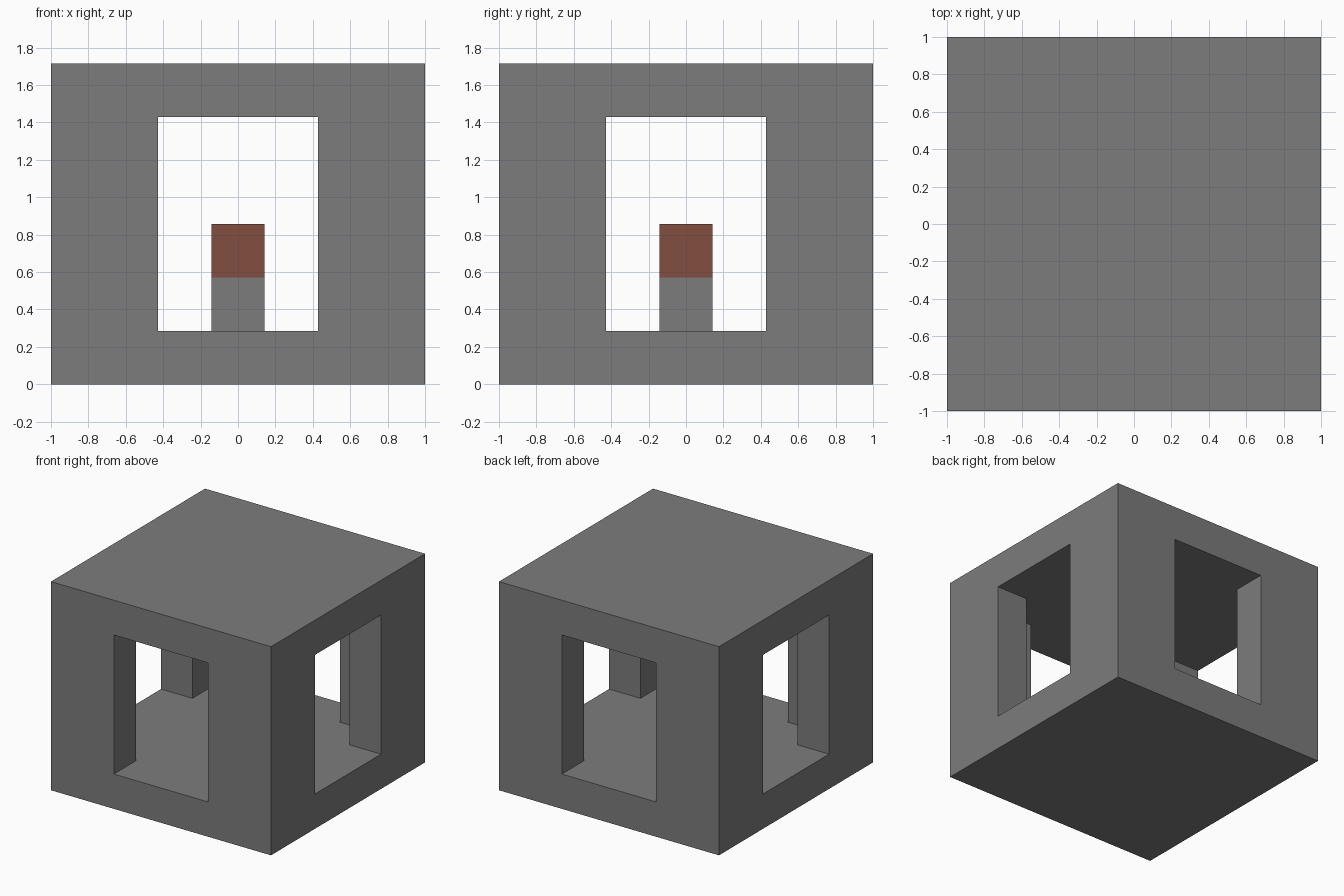
import bpy
import bmesh
from mathutils import Matrix, Vector

UNIT = 1 / 7  # the whole design sits on a coarse block grid

default_cube = bpy.data.objects.get("Cube")
if default_cube:
    bpy.data.objects.remove(default_cube, do_unlink=True)


def make_material(name, rgb):
    mat = bpy.data.materials.new(name)
    mat.use_nodes = True
    color = (*rgb, 1)
    mat.diffuse_color = color
    mat.node_tree.nodes["Principled BSDF"].inputs["Base Color"].default_value = color
    return mat


def make_prism(name, outline, bottom, top, mat):
    """Extrude a plan outline between two heights, all in grid units."""
    bm = bmesh.new()
    base = bm.faces.new([bm.verts.new((x * UNIT, y * UNIT, bottom * UNIT)) for x, y in outline])
    sides = bmesh.ops.extrude_face_region(bm, geom=[base])["geom"]
    raised = [v for v in sides if isinstance(v, bmesh.types.BMVert)]
    bmesh.ops.translate(bm, verts=raised, vec=(0, 0, (top - bottom) * UNIT))
    bmesh.ops.recalc_face_normals(bm, faces=bm.faces)
    mesh = bpy.data.meshes.new(name)
    bm.to_mesh(mesh)
    bm.free()
    mesh.materials.append(mat)
    obj = bpy.data.objects.new(name, mesh)
    bpy.context.collection.objects.link(obj)
    return obj


def square(half):
    return [(-half, -half), (half, -half), (half, half), (-half, half)]


stone = make_material("stone grey", (0.205, 0.202, 0.207))
brick = make_material("brick red", (0.224, 0.077, 0.053))

# Outer shell
shell = make_prism("stone_shell", square(7), 0, 12, stone)

# Hollow room with an opening through each wall, as one cross-shaped cutter
quarter = [(8, -3), (8, 3), (5, 3), (5, 5), (3, 5)]
room_plan = []
for turn in range(4):
    rotation = Matrix.Rotation(turn * 1.5707963, 2)
    room_plan += [tuple(rotation @ Vector(p)) for p in quarter]
cutter = make_prism("room_cutter", room_plan, 2, 10, stone)
cutter.hide_render = True

cut = shell.modifiers.new("room", "BOOLEAN")
cut.operation = "DIFFERENCE"
cut.solver = "EXACT"
cut.object = cutter
bpy.context.view_layer.objects.active = shell
bpy.ops.object.modifier_apply(modifier=cut.name)
bpy.data.objects.remove(cutter, do_unlink=True)

# Central pedestal with the red block on top
make_prism("pedestal", square(1), 2, 4, stone)
make_prism("red_block", square(1), 4, 6, brick)
